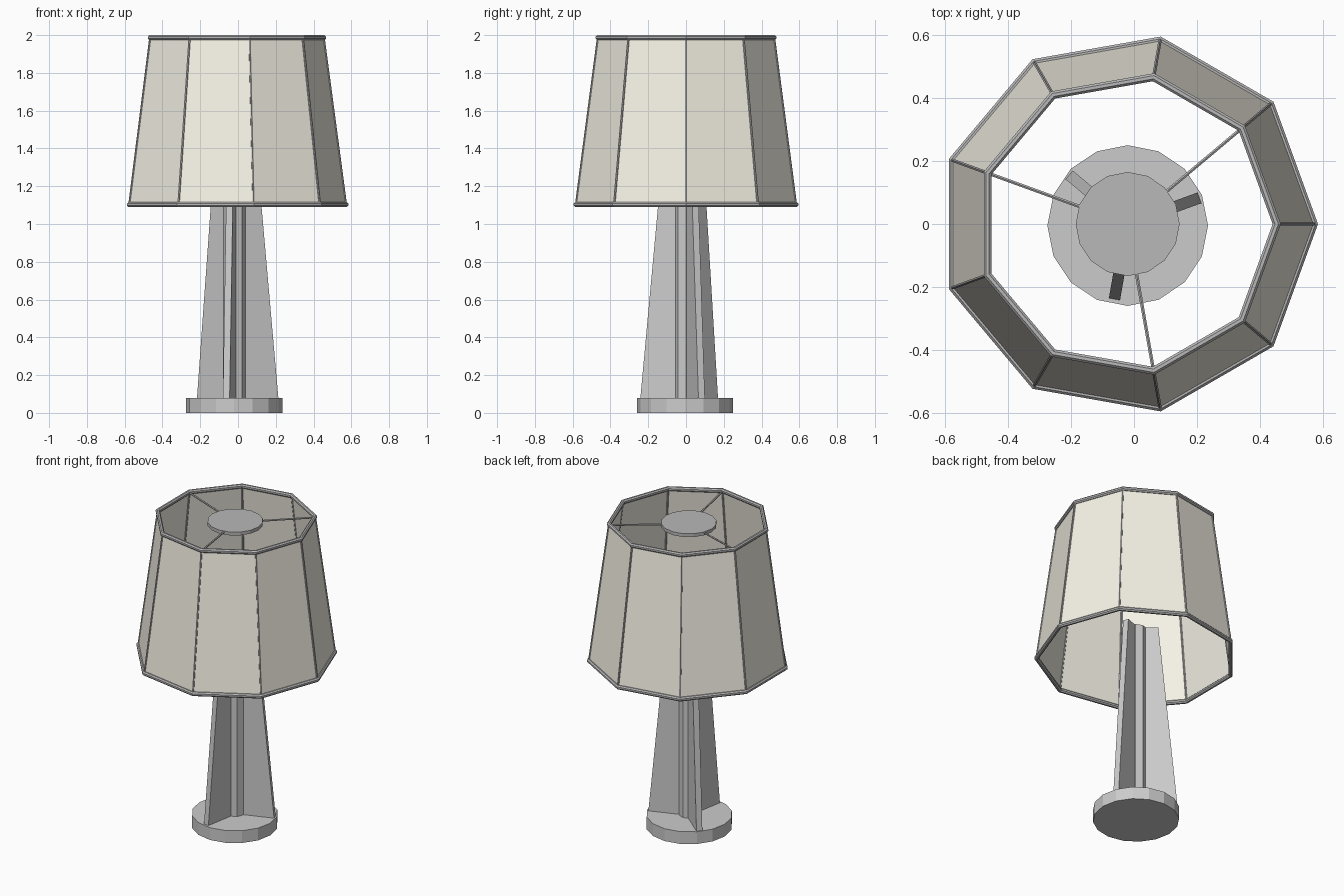
import bpy, bmesh
from math import sin, cos, pi, radians
from mathutils import Vector, Matrix

if "Cube" in bpy.data.objects:
    bpy.data.objects.remove(bpy.data.objects["Cube"])

CX = -0.02          # lamp axis
SIDES = 9


def material(name, rgb):
    m = bpy.data.materials.new(name)
    m.diffuse_color = (*rgb, 1)
    m.use_nodes = True
    m.node_tree.nodes["Principled BSDF"].inputs["Base Color"].default_value = m.diffuse_color
    return m


CREAM = material("cream_fabric", (0.92, 0.89, 0.79))
DARK = material("dark_metal", (0.48, 0.48, 0.48))


def finish(name, bm, mat=None):
    bmesh.ops.recalc_face_normals(bm, faces=bm.faces)
    me = bpy.data.meshes.new(name)
    bm.to_mesh(me)
    bm.free()
    ob = bpy.data.objects.new(name, me)
    bpy.context.collection.objects.link(ob)
    if mat:
        me.materials.append(mat)
    return ob


def polar(r, deg, z):
    a = radians(deg)
    return Vector((CX + r * cos(a), r * sin(a), z))


def cylinder(name, r, z0, z1, sides, mat=None, y=0.0):
    bm = bmesh.new()
    bmesh.ops.create_cone(bm, cap_ends=True, segments=sides, radius1=r, radius2=r, depth=z1 - z0,
                          matrix=Matrix.Translation((CX, y, (z0 + z1) / 2)))
    return finish(name, bm, mat)


def rod(name, a, b, r, mat):
    d = b - a
    bm = bmesh.new()
    rot = d.to_track_quat('Z', 'Y').to_matrix().to_4x4()
    bmesh.ops.create_cone(bm, cap_ends=True, segments=6, radius1=r, radius2=r, depth=d.length,
                          matrix=Matrix.Translation((a + b) / 2) @ rot)
    return finish(name, bm, mat)


def ring(name, r, z, tube, mat):
    # nine-sided hoop with an eight-sided section
    bm = bmesh.new()
    loops = [[bm.verts.new(polar(r + tube * cos(t * pi / 4 + pi / 8), i * 360 / SIDES,
                                 z + tube * sin(t * pi / 4 + pi / 8)))
              for t in range(8)] for i in range(SIDES)]
    for i in range(SIDES):
        p, q = loops[i], loops[(i + 1) % SIDES]
        for t in range(8):
            u = (t + 1) % 8
            bm.faces.new((p[t], q[t], q[u], p[u]))
    return finish(name, bm, mat)


def fin(name, deg):
    # tapered upright plate
    bm = bmesh.new()
    t = 0.018
    profile = [(0, 0.07), (0.243, 0.07), (0.128, 1.30), (0, 1.30)]
    lo = [bm.verts.new((x, -t, z)) for x, z in profile]
    hi = [bm.verts.new((x, t, z)) for x, z in profile]
    bm.faces.new(lo)
    bm.faces.new(hi)
    for i in range(4):
        j = (i + 1) % 4
        bm.faces.new((lo[i], lo[j], hi[j], hi[i]))
    bm.transform(Matrix.Translation((CX, 0, 0)) @ Matrix.Rotation(radians(deg), 4, 'Z'))
    return finish(name, bm)


# Stand
cylinder("base", 0.255, 0, 0.08, 16, y=-0.005)
cylinder("column", 0.06, 0.07, 1.30, 8)
for k in range(3):
    fin(f"fin_{k + 1}", 20 + 120 * k)

# Shade panels
RB, ZB, RT, ZT = 0.591, 1.103, 0.473, 1.987
bm = bmesh.new()
low = [bm.verts.new(polar(RB, i * 40, ZB)) for i in range(SIDES)]
top = [bm.verts.new(polar(RT, i * 40, ZT)) for i in range(SIDES)]
for i in range(SIDES):
    j = (i + 1) % SIDES
    bm.faces.new((low[i], low[j], top[j], top[i]))
finish("shade", bm, CREAM)

# Shade frame
ring("bottom_rim", RB, ZB, 0.014, DARK)
ring("top_rim", RT, ZT, 0.014, DARK)
for i in range(SIDES):
    rod(f"shade_rib_{i + 1}", polar(RB, i * 40, ZB), polar(RT, i * 40, ZT), 0.006, DARK)

# Top holder
cylinder("holder_disc", 0.165, 1.96, 1.982, 16, DARK)
for k in range(3):
    a = 40 + 120 * k
    rod(f"spoke_{k + 1}", polar(0.12, a, 1.972), polar(RT, a, 1.982), 0.006, DARK)
